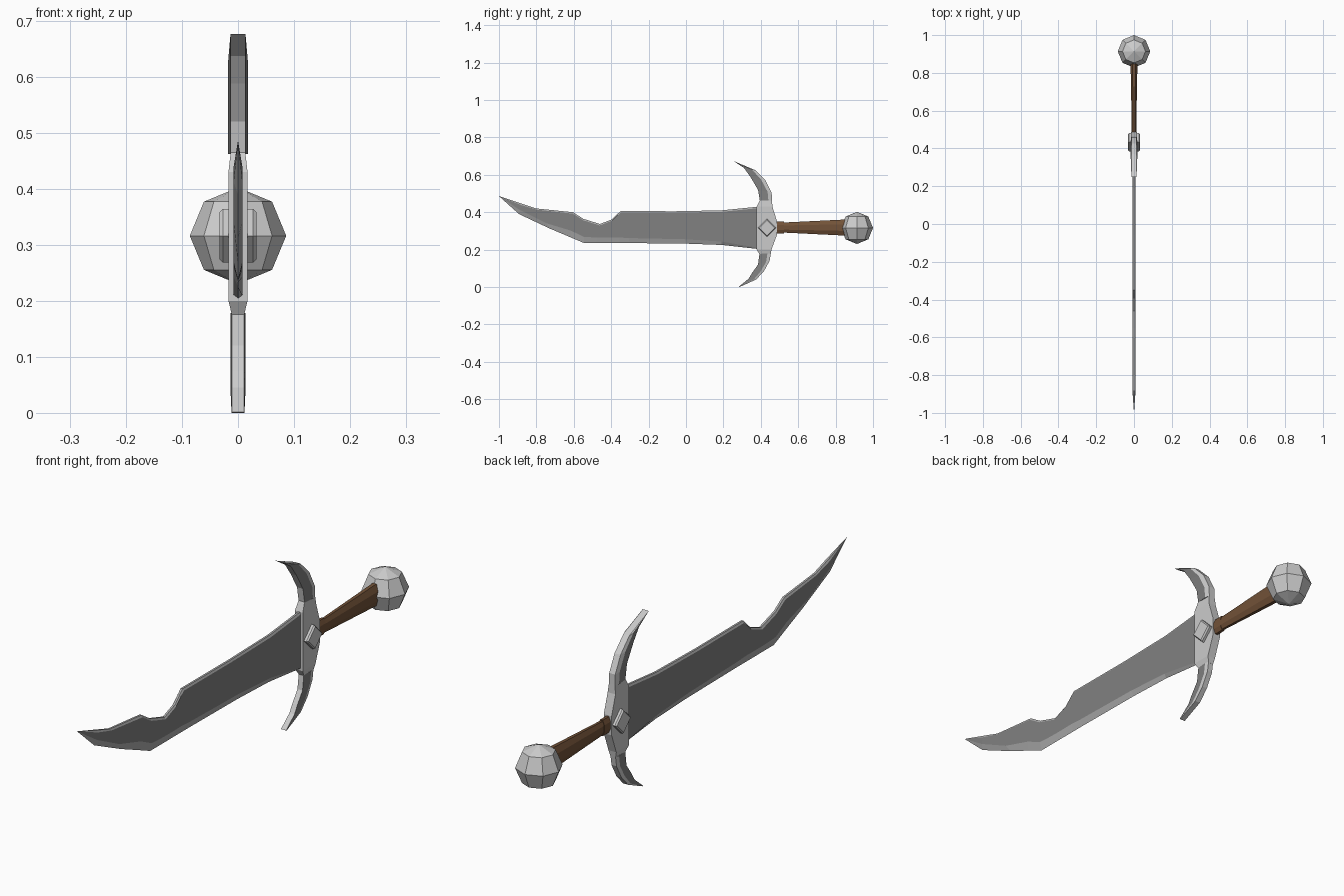
import bpy, bmesh
from math import cos, sin, pi
from mathutils import Vector

if "Cube" in bpy.data.objects:
    bpy.data.objects.remove(bpy.data.objects["Cube"])


def material(name, rgb):
    m = bpy.data.materials.new(name)
    m.diffuse_color = (*rgb, 1)
    m.use_nodes = True
    m.node_tree.nodes["Principled BSDF"].inputs["Base Color"].default_value = m.diffuse_color
    return m


STEEL = material("light_steel", (0.7, 0.7, 0.72))
DARK = material("dark_steel", (0.22, 0.22, 0.22))
EDGE = material("edge_steel", (0.42, 0.42, 0.42))
WOOD = material("brown_grip", (0.17, 0.085, 0.04))


def loft(name, rings, mats, columns=None):
    """Skin equal-length closed rings, cap both ends; columns gives a slot per ring side."""
    bm = bmesh.new()
    vs = [[bm.verts.new(p) for p in r] for r in rings]
    n = len(rings[0])
    for a, b in zip(vs, vs[1:]):
        for i in range(n):
            j = (i + 1) % n
            f = bm.faces.new((a[i], a[j], b[j], b[i]))
            f.material_index = columns[i] if columns else 0
    bm.faces.new(vs[0])
    bm.faces.new(vs[-1])
    bmesh.ops.remove_doubles(bm, verts=bm.verts, dist=0.0004)
    bmesh.ops.recalc_face_normals(bm, faces=bm.faces)
    me = bpy.data.meshes.new(name)
    bm.to_mesh(me)
    bm.free()
    for m in mats:
        me.materials.append(m)
    ob = bpy.data.objects.new(name, me)
    bpy.context.collection.objects.link(ob)
    return ob


# Blade: (spine y, z, cutting edge y, z, cutting bevel width)
stations = [
    (0.39, 0.43, 0.39, 0.203, 0.006), (0.19, 0.41, 0.19, 0.225, 0.018),
    (-0.06, 0.405, 0.0, 0.232, 0.025), (-0.35, 0.406, -0.30, 0.235, 0.028),
    (-0.364, 0.393, -0.36, 0.235, 0.03), (-0.395, 0.362, -0.42, 0.235, 0.03),
    (-0.46, 0.337, -0.48, 0.235, 0.03), (-0.55, 0.365, -0.545, 0.235, 0.033),
    (-0.604, 0.40, -0.62, 0.267, 0.035), (-0.80, 0.42, -0.727, 0.312, 0.035),
    (-0.88, 0.446, -0.893, 0.39, 0.022),
]
T = 0.008
rings = []
for ty, tz, by, bz, w in stations:
    top, bot = Vector((0, ty, tz)), Vector((0, by, bz))
    d = (bot - top).normalized()
    it, ib = top + d * 0.008, bot - d * w
    X = Vector((T, 0, 0))
    rings.append([top + X * 0.5, it + X, ib + X, bot, ib - X, it - X, top - X * 0.5])
rings.append([Vector((0, -1, 0.486))] * 7)


def skin_blade():
    # the tip ring collapses to one point when doubles merge
    body = rings[:-1] + [[p + Vector((0, 0, 0)) for p in rings[-1]]]
    bm = bmesh.new()
    vs = [[bm.verts.new(p) for p in r] for r in body[:-1]]
    tip = bm.verts.new(body[-1][0])
    slots = [1, 0, 1, 1, 0, 1, 1]
    for k, a in enumerate(vs):
        for i in range(7):
            j = (i + 1) % 7
            if k + 1 < len(vs):
                f = bm.faces.new((a[i], a[j], vs[k + 1][j], vs[k + 1][i]))
            else:
                f = bm.faces.new((a[i], a[j], tip))
            f.material_index = slots[i]
    bm.faces.new(vs[0])
    bmesh.ops.recalc_face_normals(bm, faces=bm.faces)
    me = bpy.data.meshes.new("blade")
    bm.to_mesh(me)
    bm.free()
    me.materials.append(DARK)
    me.materials.append(EDGE)
    bpy.context.collection.objects.link(bpy.data.objects.new("blade", me))


skin_blade()

# Guard centre block: (z, front y, back y, half thickness)
block = [(0.465, 0.395, 0.46, 0.013), (0.43, 0.378, 0.462, 0.017), (0.353, 0.378, 0.486, 0.017),
         (0.278, 0.378, 0.486, 0.017), (0.20, 0.378, 0.457, 0.017), (0.175, 0.393, 0.453, 0.011)]
loft("guard_block", [[(t, a, z), (t, b, z), (-t, b, z), (-t, a, z)] for z, a, b, t in block], [STEEL])


# Curved guard horns: (inner y, z, outer y, z) with a raised ridge along each side
def horn(name, path, edge, ridge):
    rs = []
    for k, (iy, iz, oy, oz) in enumerate(path):
        r = edge + 0.0005 if k == len(path) - 1 else ridge
        my, mz = iy + (oy - iy) * 0.7, iz + (oz - iz) * 0.7
        rs.append([(edge, iy, iz), (r, my, mz), (edge, oy, oz),
                   (-edge, oy, oz), (-r, my, mz), (-edge, iy, iz)])
    loft(name, rs, [STEEL, DARK], [1, 0, 0, 0, 1, 0])


horn("upper_horn", [(0.395, 0.462, 0.46, 0.462), (0.385, 0.52, 0.458, 0.505), (0.345, 0.588, 0.425, 0.57),
                    (0.31, 0.637, 0.37, 0.625), (0.25, 0.676, 0.253, 0.674)], 0.013, 0.0175)
horn("lower_horn", [(0.393, 0.178, 0.453, 0.178), (0.385, 0.12, 0.447, 0.14), (0.353, 0.075, 0.417, 0.085),
                    (0.335, 0.045, 0.375, 0.04), (0.283, 0.002, 0.286, 0.0)], 0.011, 0.0135)

# Diamond studs on both sides of the guard
for side, s in (("right", 1), ("left", -1)):
    loft(side + "_diamond_stud",
         [[(s * x, 0.433 + r * cos(k * pi / 2), 0.316 + r * sin(k * pi / 2)) for k in range(4)]
          for x, r in ((0.012, 0.048), (0.027, 0.048), (0.033, 0.042))], [STEEL])


# Eight-sided collar and flaring grip
def oval(y, rx, rz):
    return [(rx * cos(a), y, 0.318 + rz * sin(a)) for a in (pi / 8 + k * pi / 4 for k in range(8))]


loft("grip_collar", [oval(0.475, 0.014, 0.034), oval(0.525, 0.014, 0.034)], [WOOD])
loft("grip", [oval(0.52, 0.013, 0.029), oval(0.86, 0.02, 0.047)], [WOOD])

# Faceted ball pommel
bpy.ops.mesh.primitive_uv_sphere_add(segments=8, ring_count=4, radius=0.086, location=(0, 0.914, 0.316))
pommel = bpy.context.object
pommel.name = "pommel"
pommel.data.materials.append(STEEL)
